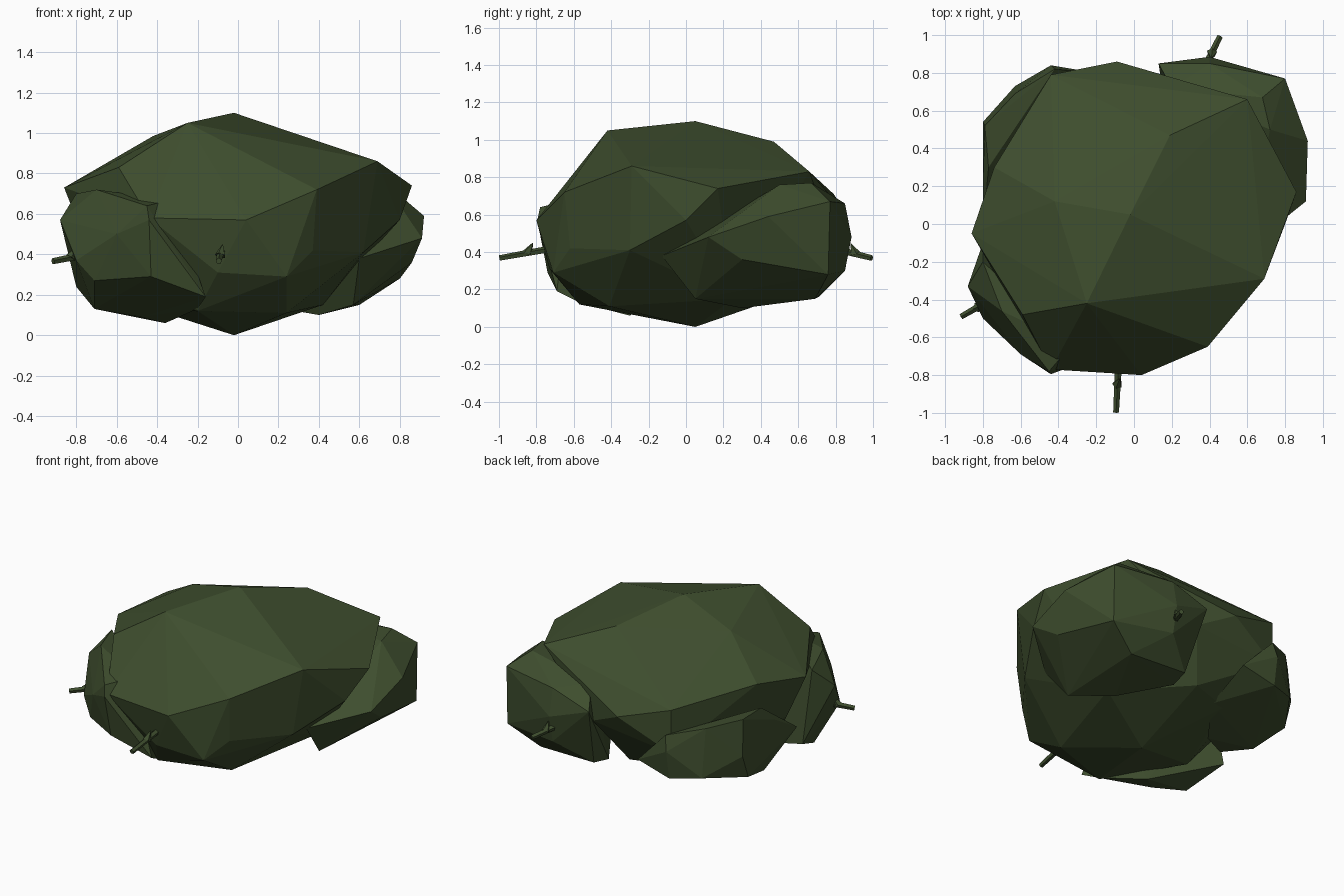
import bpy
import bmesh
from mathutils import Vector

default_cube = bpy.data.objects.get("Cube")
if default_cube:
    bpy.data.objects.remove(default_cube, do_unlink=True)

# One flat leaf colour for the whole shrub
leaf_green = bpy.data.materials.new("leaf green")
leaf_colour = (0.048, 0.075, 0.027, 1.0)
leaf_green.diffuse_color = leaf_colour
leaf_green.use_nodes = True
shader = leaf_green.node_tree.nodes["Principled BSDF"]
shader.inputs["Base Color"].default_value = leaf_colour
shader.inputs["Roughness"].default_value = 0.9


def finish(bm, name):
    """Turn a bmesh into a flat shaded object."""
    bmesh.ops.recalc_face_normals(bm, faces=bm.faces)
    mesh = bpy.data.meshes.new(name)
    bm.to_mesh(mesh)
    bm.free()
    mesh.materials.append(leaf_green)
    part = bpy.data.objects.new(name, mesh)
    bpy.context.scene.collection.objects.link(part)
    return part


def clump(name, *outlines):
    """Skin a faceted clump around a stack of outlines."""
    bm = bmesh.new()
    for outline in outlines:
        for corner in outline:
            bm.verts.new(corner)
    result = bmesh.ops.convex_hull(bm, input=bm.verts[:])
    loose = {v for v in result["geom_interior"] + result["geom_unused"]
             if isinstance(v, bmesh.types.BMVert)}
    bmesh.ops.delete(bm, geom=list(loose), context="VERTS")
    return finish(bm, name)


def stick(bm, start, end, base_radius, tip_radius):
    """Add a five sided tapering stick between two points."""
    start, end = Vector(start), Vector(end)
    axis = end - start
    made = bmesh.ops.create_cone(
        bm, cap_ends=True, segments=5, radius1=base_radius,
        radius2=tip_radius, depth=axis.length)
    turn = axis.to_track_quat("Z", "Y")
    for v in made["verts"]:
        v.co = turn @ v.co + (start + end) / 2


def twig(name, start, end):
    """A twig with a small thorn on its upper side."""
    bm = bmesh.new()
    stick(bm, start, end, 0.02, 0.016)
    root = Vector(start).lerp(Vector(end), 0.5)
    back = (Vector(start) - Vector(end)).normalized()
    stick(bm, root, root + back * 0.03 + Vector((0.01, 0, 0.05)), 0.028, 0.002)
    return finish(bm, name)


# Main crown: underside, waist, shoulder and top outlines
clump(
    "main_foliage",
    [(-.02, .05, 0), (.24, -.41, .11), (-.2, -.57, .12), (-.55, -.15, .17),
     (.42, .25, .15), (-.3, .5, .19), (0, .6, .19)],
    [(.24, -.71, .29), (-.1, -.73, .31), (.37, -.62, .42), (.62, -.3, .41),
     (.8, 0, .57), (-.44, .79, .42), (.15, .78, .48), (-.75, 0, .45)],
    [(.04, -.8, .57), (-.44, -.77, .58), (.39, -.65, .72), (.86, .17, .74),
     (-.09, .86, .6), (-.86, -.05, .73), (-.44, .79, .71)],
    [(.69, -.29, .86), (.6, .66, .83), (-.59, -.48, .83), (-.74, .3, .78)],
    [(-.02, .05, 1.1), (-.25, -.42, 1.05), (.19, .47, .99), (-.42, .12, .985)],
)

# Clump swelling out at the rear
clump(
    "rear_clump",
    [(.4, .3, .1), (.57, .05, .15), (.6, .69, .15), (.17, .58, .14),
     (.19, .71, .16)],
    [(.6, -.13, .38), (.8, .76, .28), (.4, .85, .3), (.86, .3, .36)],
    [(.91, .12, .48), (.92, .44, .59), (.4, .885, .48), (.13, .85, .57)],
    [(.8, .77, .67), (.4, .85, .66), (.72, .5, .76), (.68, .67, .77),
     (.2, .72, .7)],
)

# Low clump on the rear flank
clump(
    "flank_clump",
    [(-.2, .5, .18), (-.42, .2, .15), (-.62, .08, .18), (-.75, .24, .18)],
    [(-.44, .81, .26), (-.2, .8, .32), (-.63, .73, .28), (-.8, .48, .24),
     (-.8, -.04, .38)],
    [(-.44, .84, .45), (-.8, .54, .4), (-.8, .2, .52)],
    [(-.42, .82, .55), (-.63, .69, .6), (-.79, .52, .64), (-.77, .3, .63)],
)

# Clump at the front corner
clump(
    "front_clump",
    [(-.36, -.3, .06), (-.71, -.35, .13), (-.2, -.57, .13), (-.48, -.4, .09)],
    [(-.71, -.56, .27), (-.43, -.74, .29), (-.16, -.69, .19), (-.8, -.1, .24)],
    [(-.88, -.33, .57), (-.8, -.5, .37), (-.6, -.69, .5), (-.44, -.795, .57)],
    [(-.45, -.78, .64), (-.33, -.64, .67), (-.7, -.46, .72), (-.8, -.2, .7)],
)

# Twigs poking out of the foliage
twig("front_twig", (-.08, -.7, .42), (-.095, -.997, .367))
twig("side_twig", (-.74, -.39, .4), (-.915, -.49, .365))
twig("rear_twig", (.37, .82, .41), (.455, .993, .367))
